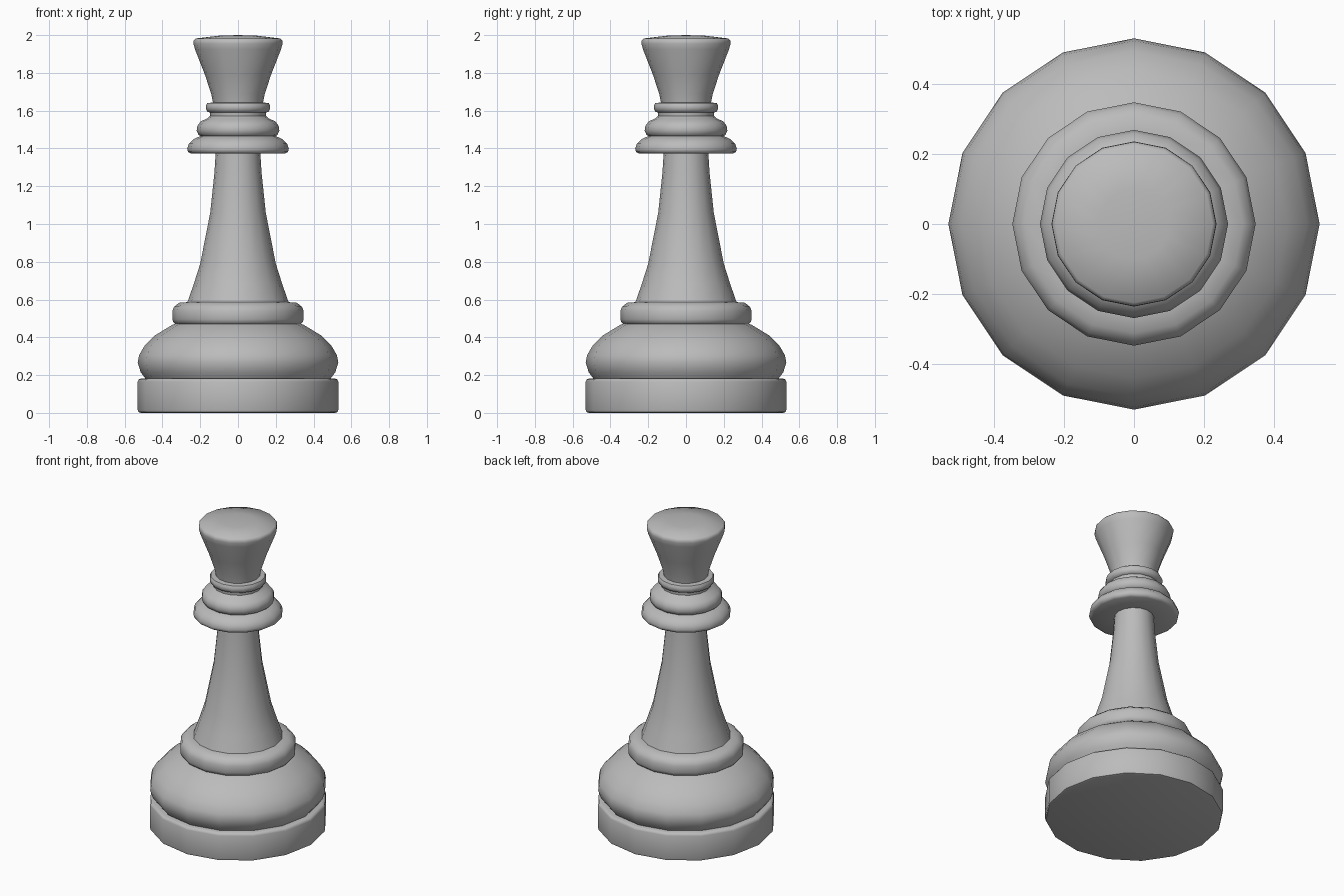
import bpy
import bmesh
import math

cube = bpy.data.objects.get("Cube")
if cube:
    bpy.data.objects.remove(cube, do_unlink=True)

SIDES = 16

grey = bpy.data.materials.new("plain_grey")
grey.use_nodes = True
colour = (0.5, 0.5, 0.5, 1)
grey.diffuse_color = colour
grey.node_tree.nodes["Principled BSDF"].inputs["Base Color"].default_value = colour


def lathe(name, profile):
    """Turn a (radius, height) profile, bottom to top, into a round part."""
    bm = bmesh.new()
    verts = [bm.verts.new((r, 0, z)) for r, z in profile]
    edges = [bm.edges.new(pair) for pair in zip(verts, verts[1:])]
    bmesh.ops.spin(bm, geom=verts + edges, cent=(0, 0, 0), axis=(0, 0, 1),
                   angle=2 * math.pi, steps=SIDES, use_merge=False)
    bmesh.ops.remove_doubles(bm, verts=bm.verts, dist=0.0005)
    bmesh.ops.holes_fill(bm, edges=[e for e in bm.edges if e.is_boundary], sides=0)
    bmesh.ops.recalc_face_normals(bm, faces=bm.faces)
    mesh = bpy.data.meshes.new(name)
    bm.to_mesh(mesh)
    bm.free()
    mesh.materials.append(grey)
    part = bpy.data.objects.new(name, mesh)
    bpy.context.collection.objects.link(part)
    bpy.ops.object.select_all(action="DESELECT")
    part.select_set(True)
    bpy.context.view_layer.objects.active = part
    bpy.ops.object.shade_smooth_by_angle(angle=math.radians(50))
    return part


# Flat foot with softened rims
lathe("foot", [(0.515, 0), (0.527, 0.004), (0.531, 0.016),
               (0.531, 0.165), (0.526, 0.177), (0.512, 0.182)])

# Wide rounded body above the foot
lathe("bulge", [(0.485, 0.175), (0.515, 0.215), (0.531, 0.265), (0.524, 0.305),
                (0.495, 0.355), (0.44, 0.41), (0.35, 0.465), (0.325, 0.475)])

# Stepped collar at the bottom of the stem
lathe("lower_collar", [(0.325, 0.465), (0.342, 0.48), (0.348, 0.495), (0.348, 0.54),
                       (0.338, 0.562), (0.312, 0.583), (0.26, 0.587)])

# Tapering stem
lathe("stem", [(0.27, 0.58), (0.235, 0.68), (0.2, 0.79),
               (0.147, 1.06), (0.125, 1.27), (0.118, 1.38)])

# Three stacked rings under the head
lathe("large_ring", [(0.11, 1.375), (0.25, 1.373), (0.265, 1.382), (0.269, 1.398),
                     (0.26, 1.425), (0.237, 1.448), (0.195, 1.468)])
lathe("middle_ring", [(0.19, 1.46), (0.21, 1.473), (0.219, 1.495), (0.215, 1.52),
                      (0.198, 1.543), (0.165, 1.558), (0.148, 1.572), (0.15, 1.595)])
lathe("small_ring", [(0.145, 1.588), (0.162, 1.595), (0.17, 1.61), (0.17, 1.626),
                     (0.163, 1.64), (0.12, 1.645)])

# Flared head with a shallow domed top
lathe("head", [(0.132, 1.64), (0.142, 1.69), (0.175, 1.79), (0.228, 1.925),
               (0.236, 1.955), (0.235, 1.97), (0.225, 1.982), (0.1, 1.997), (0, 2.0)])
